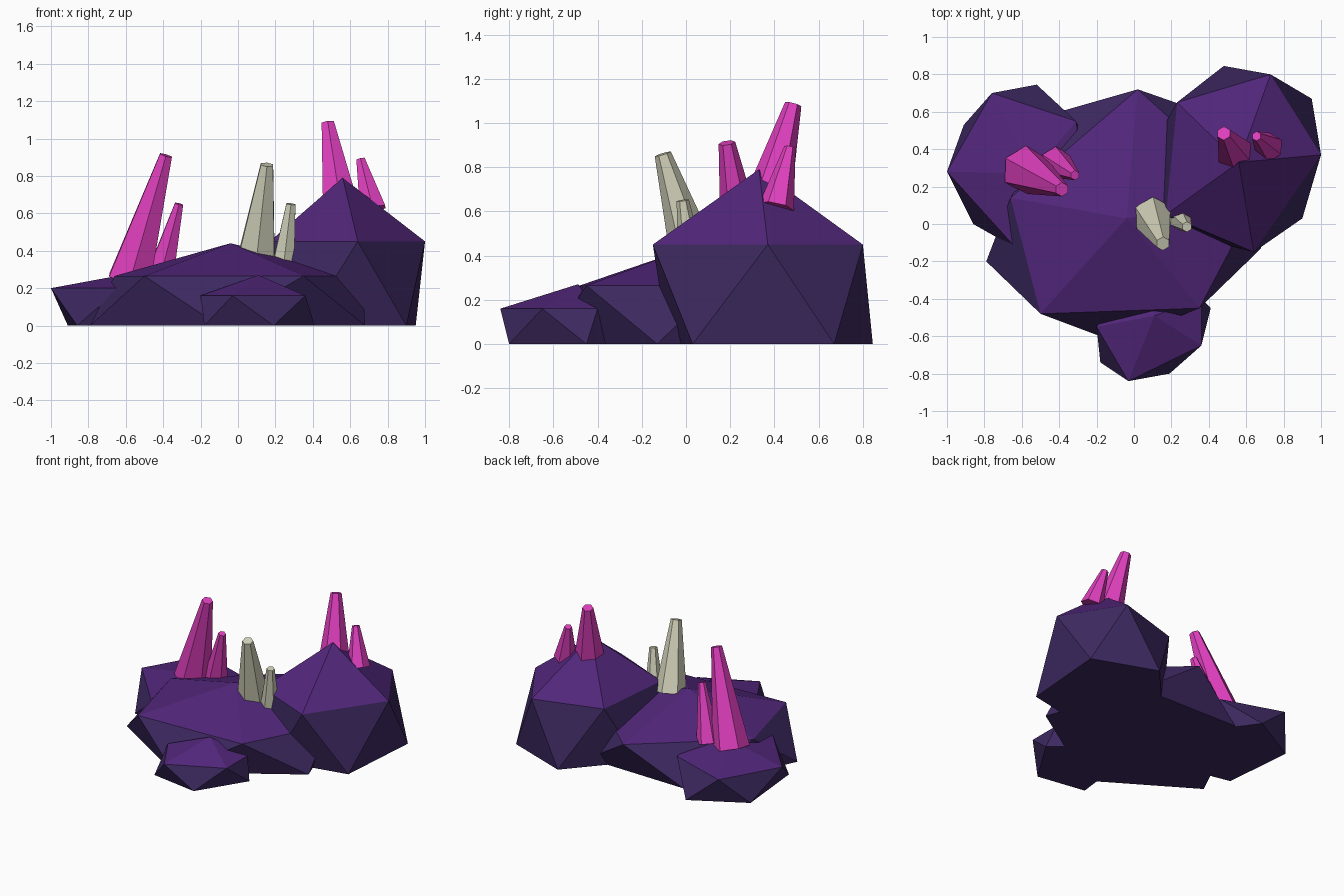
import bpy, bmesh, math
from mathutils import Vector

if "Cube" in bpy.data.objects:
    bpy.data.objects.remove(bpy.data.objects["Cube"])


def srgb(c):
    return tuple(v / 12.92 if v <= 0.04045 else ((v + 0.055) / 1.055) ** 2.4 for v in c) + (1,)


def material(name, rgb):
    m = bpy.data.materials.new(name)
    m.diffuse_color = srgb(rgb)
    m.use_nodes = True
    m.node_tree.nodes["Principled BSDF"].inputs["Base Color"].default_value = m.diffuse_color
    return m


PURPLE = material("purple rock top", (0.32, 0.15, 0.48))
INDIGO = material("indigo rock side", (0.24, 0.16, 0.38))
PINK = material("pink crystal", (0.88, 0.25, 0.75))
STONE = material("pale grey crystal", (0.82, 0.82, 0.73))


def finish(name, bm, mats):
    bmesh.ops.recalc_face_normals(bm, faces=bm.faces)
    mesh = bpy.data.meshes.new(name)
    bm.to_mesh(mesh)
    bm.free()
    for m in mats:
        mesh.materials.append(m)
    ob = bpy.data.objects.new(name, mesh)
    bpy.context.collection.objects.link(ob)


def rock(name, apex, z_up, upper, lower):
    """Icosahedron-like boulder with a flat base: apex fan, zigzag band, floor."""
    bm = bmesh.new()
    top = bm.verts.new(apex)
    up = [bm.verts.new((x, y, z_up)) for x, y in upper]
    lo = [bm.verts.new((x, y, 0.0)) for x, y in lower]
    n = len(up)
    for i in range(n):
        j = (i + 1) % n
        bm.faces.new((top, up[i], up[j])).material_index = 0
        bm.faces.new((up[i], lo[i], up[j])).material_index = 1
        bm.faces.new((up[j], lo[i], lo[j])).material_index = 1
    bm.faces.new(lo[::-1]).material_index = 1
    finish(name, bm, [PURPLE, INDIGO])


def crystal(name, base, tip, r_base, r_tip, mat):
    """Leaning six-sided spike with a blunt end."""
    base, tip = Vector(base), Vector(tip)
    axis = tip - base
    bm = bmesh.new()
    bmesh.ops.create_cone(bm, cap_ends=True, segments=6, radius1=r_base,
                          radius2=r_tip, depth=axis.length)
    q = Vector((0, 0, 1)).rotation_difference(axis.normalized())
    for v in bm.verts:
        v.co = q @ v.co + (base + tip) / 2
    finish(name, bm, [mat])


# Boulders: rings run counter-clockwise, each lower point sits between two upper ones
rock("tall_rock", (0.56, 0.33, 0.79), 0.45,
     [(1.0, 0.37), (0.73, 0.80), (0.23, 0.65), (0.17, 0.05), (0.64, -0.15)],
     [(0.95, 0.67), (0.48, 0.845), (0.10, 0.42), (0.36, -0.08), (0.90, 0.03)])
rock("main_rock", (-0.04, 0.03, 0.44), 0.265,
     [(0.66, 0.14), (0.02, 0.72), (-0.66, 0.14), (-0.50, -0.48), (0.35, -0.45)],
     [(0.42, 0.58), (-0.40, 0.60), (-0.79, -0.20), (-0.10, -0.63), (0.68, -0.13)])
rock("left_rock", (-0.54, 0.27, 0.285), 0.20,
     [(-0.31, 0.55), (-0.76, 0.70), (-1.0, 0.28), (-0.63, -0.13), (-0.25, 0.10)],
     [(-0.52, 0.745), (-0.91, 0.53), (-0.86, 0.0), (-0.40, -0.10), (-0.22, 0.33)])
rock("front_rock", (0.11, -0.49, 0.27), 0.16,
     [(0.36, -0.65), (0.36, -0.40), (0.02, -0.30), (-0.20, -0.55), (-0.03, -0.84)],
     [(0.41, -0.45), (0.22, -0.28), (-0.14, -0.38), (-0.18, -0.74), (0.19, -0.80)])

# Crystal pairs, bases sunk into the rocks
crystal("left_crystal_large", (-0.58, 0.29, 0.24), (-0.385, 0.185, 0.91), 0.13, 0.038, PINK)
crystal("left_crystal_small", (-0.42, 0.33, 0.25), (-0.315, 0.26, 0.65), 0.085, 0.026, PINK)
crystal("right_crystal_large", (0.54, 0.38, 0.69), (0.48, 0.485, 1.085), 0.10, 0.038, PINK)
crystal("right_crystal_small", (0.72, 0.41, 0.62), (0.655, 0.47, 0.89), 0.08, 0.026, PINK)
crystal("centre_crystal_large", (0.10, 0.04, 0.38), (0.155, -0.105, 0.86), 0.11, 0.038, STONE)
crystal("centre_crystal_small", (0.245, 0.03, 0.34), (0.283, -0.015, 0.65), 0.065, 0.028, STONE)
